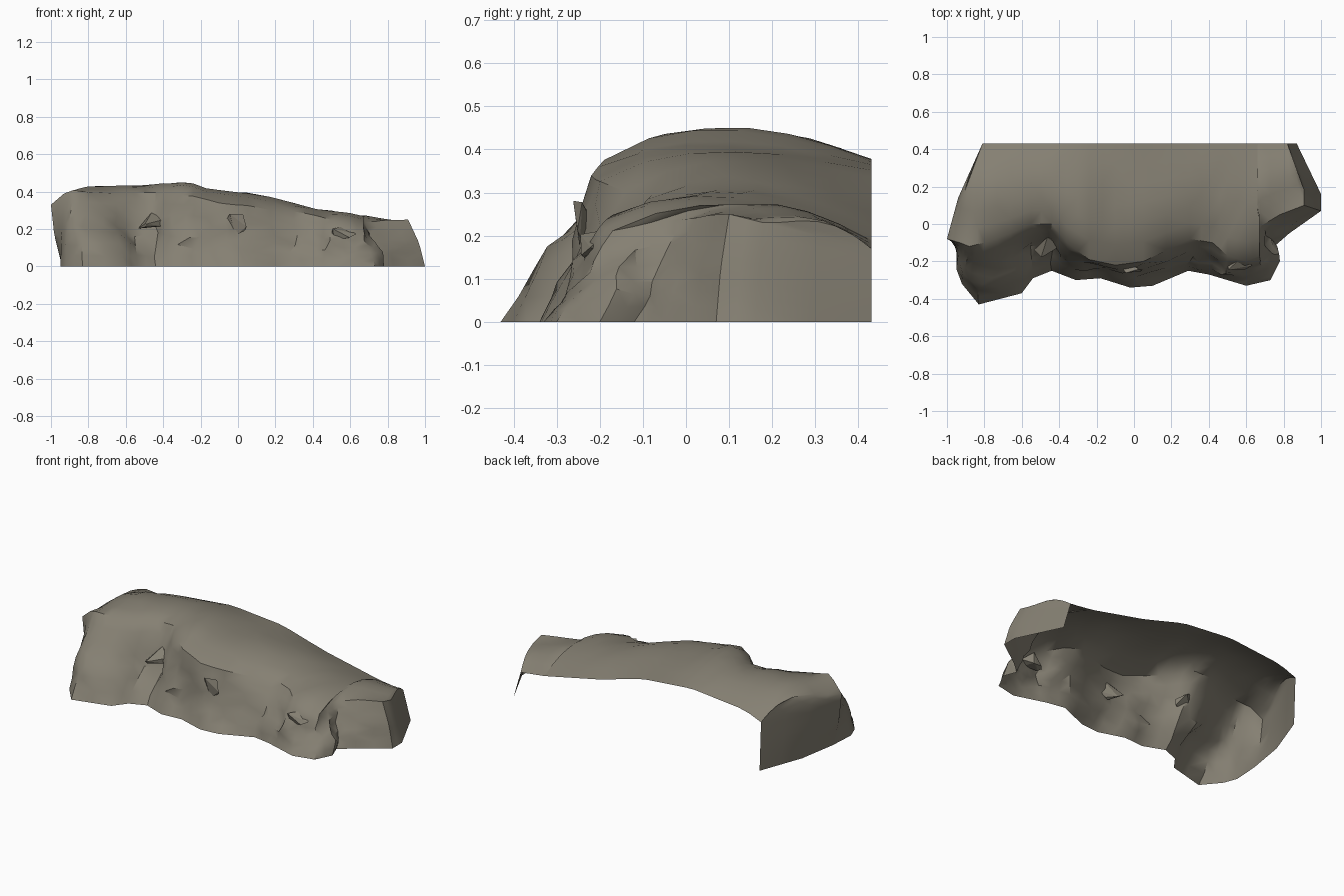
import bpy, bmesh, math, random
from mathutils import Vector, noise

if "Cube" in bpy.data.objects:
    bpy.data.objects.remove(bpy.data.objects["Cube"])

random.seed(4)
STEP = 2        # sub-columns between control columns
WALL = 7        # rows up the cliff wall
TOP = 6         # rows from rim to back edge

# Control columns from back left, round the front, to back right:
# base x, base y, mid-wall set-back, rim x, rim y, rim z
COLS = [
    (-.80, .43, .5, -.81, .43, .30), (-.90, .16, .6, -.94, .14, .33),
    (-.94, -.08, .7, -1.0, -.08, .33), (-.95, -.24, .4, -.93, -.10, .39),
    (-.92, -.32, .35, -.88, -.12, .41), (-.83, -.43, .40, -.80, -.10, .40),
    (-.60, -.37, .45, -.66, -.05, .39), (-.54, -.29, .6, -.55, .0, .40),
    (-.44, -.25, .6, -.44, .0, .40), (-.31, -.30, .4, -.36, -.10, .39),
    (-.18, -.29, .6, -.24, -.19, .38), (-.02, -.34, .65, -.10, -.22, .34),
    (.10, -.33, .65, .05, -.20, .32), (.29, -.25, .5, .30, -.08, .29),
    (.40, -.27, .4, .42, -.10, .27), (.50, -.30, .3, .50, -.17, .25),
    (.60, -.33, .4, .60, -.20, .22), (.73, -.30, .5, .67, -.17, .21),
    (.78, -.20, .5, .66, -.08, .23), (.75, -.12, .5, .68, -.01, .24),
    (.83, -.05, .5, .78, .05, .25), (1.0, .07, .35, .91, .10, .25),
    (1.0, .16, .5, .91, .18, .23), (.87, .43, .5, .82, .43, .17)]
# Heights along the open back edge, and along the crest
BACK = [(-.81, .30), (-.7, .345), (-.34, .38), (0, .35), (.28, .27), (.66, .19), (.82, .17)]
CREST = [(-1, .34), (-.9, .40), (-.8, .43), (-.5, .435), (-.27, .455), (-.15, .415),
         (.13, .385), (.42, .31), (.82, .25), (1, .23)]


def lookup(table, x):
    for (x0, z0), (x1, z1) in zip(table, table[1:]):
        if x <= x1:
            return z0 + (z1 - z0) * max(0, (x - x0) / (x1 - x0))
    return table[-1][1]


def column(c, fade):
    """One strip of points: up the wall, over the rim, back along the top."""
    bx, by, t, rx, ry, rz = c
    pts = []
    for j in range(WALL):
        v = j / WALL
        s = v / .5 * t if v < .5 else t + (v - .5) / .5 * (1 - t)
        p = Vector((bx + (rx - bx) * s, by + (ry - by) * s, rz * v))
        # broken rock: chunky offsets that fade at the foot and on the plain ends
        k = .05 * fade * math.sin(math.pi * min(1, v * 1.1))
        n = noise.noise_vector(p * 7) + .6 * noise.noise_vector(p * 17)
        pts.append(p + Vector((n.x * k, n.y * k, n.z * k * .7)))
    ex = max(-.81, min(.82, rx))
    ez = lookup(BACK, ex)
    for j in range(TOP + 1):
        u = j / TOP
        p = Vector((rx + (ex - rx) * u, ry + (.43 - ry) * u, 0))
        line = rz + (ez - rz) * u
        w = math.sin(math.pi * u ** .8)
        p.z = line + (max(line, lookup(CREST, p.x)) - line) * w * min(1, (.43 - ry) * 3)
        p.z += .012 * fade * (1 - u) * noise.noise(p * 9)
        pts.append(p)
    return pts


# Cliff shell, open underneath and behind
bm = bmesh.new()
strips = []
last = len(COLS) - 1
for i in range(last * STEP + 1):
    a, f = divmod(i, STEP)
    f /= STEP
    c0, c1 = COLS[a], COLS[min(a + 1, last)]
    c = [p + (q - p) * f for p, q in zip(c0, c1)]
    pos = i / STEP
    fade = max(0, min(1, (pos - 3) / 2, (last - 2 - pos) / 2))
    strips.append([bm.verts.new(p) for p in column(c, fade)])
for s0, s1 in zip(strips, strips[1:]):
    for j in range(len(s0) - 1):
        bm.faces.new((s0[j], s1[j], s1[j + 1], s0[j + 1]))
bmesh.ops.remove_doubles(bm, verts=bm.verts, dist=.0015)
bmesh.ops.dissolve_degenerate(bm, edges=bm.edges, dist=.0005)
bmesh.ops.triangulate(bm, faces=bm.faces)
mesh = bpy.data.meshes.new("cliff")
bm.to_mesh(mesh)
bm.free()
cliff = bpy.data.objects.new("cliff", mesh)
bpy.context.collection.objects.link(cliff)

rock = bpy.data.materials.new("grey brown rock")
rock.diffuse_color = (.235, .215, .17, 1)
rock.use_nodes = True
rock.node_tree.nodes["Principled BSDF"].inputs["Base Color"].default_value = rock.diffuse_color
mesh.materials.append(rock)


# Jutting rock wedges, half sunk in the cliff face
def wedge(name, loc, size, turn):
    b = bmesh.new()
    for _ in range(9):
        d = Vector([random.uniform(-1, 1) for _ in range(3)]).normalized()
        b.verts.new([d[k] * size[k] for k in range(3)])
    hull = bmesh.ops.convex_hull(b, input=b.verts)
    bmesh.ops.delete(b, geom=hull["geom_interior"], context='VERTS')
    m = bpy.data.meshes.new(name)
    b.to_mesh(m)
    b.free()
    m.materials.append(rock)
    o = bpy.data.objects.new(name, m)
    o.location, o.rotation_euler = loc, (0, 0, turn)
    bpy.context.collection.objects.link(o)


wedge("left_crag", (-.47, -.11, .24), (.09, .06, .06), .5)
wedge("middle_crag", (-.03, -.23, .23), (.08, .05, .07), -.3)
wedge("right_crag", (.56, -.21, .18), (.08, .05, .05), .2)

# Smooth rock with sharp breaks
bpy.ops.object.select_all(action='DESELECT')
cliff.select_set(True)
bpy.context.view_layer.objects.active = cliff
bpy.ops.object.shade_smooth_by_angle(angle=math.radians(38))
